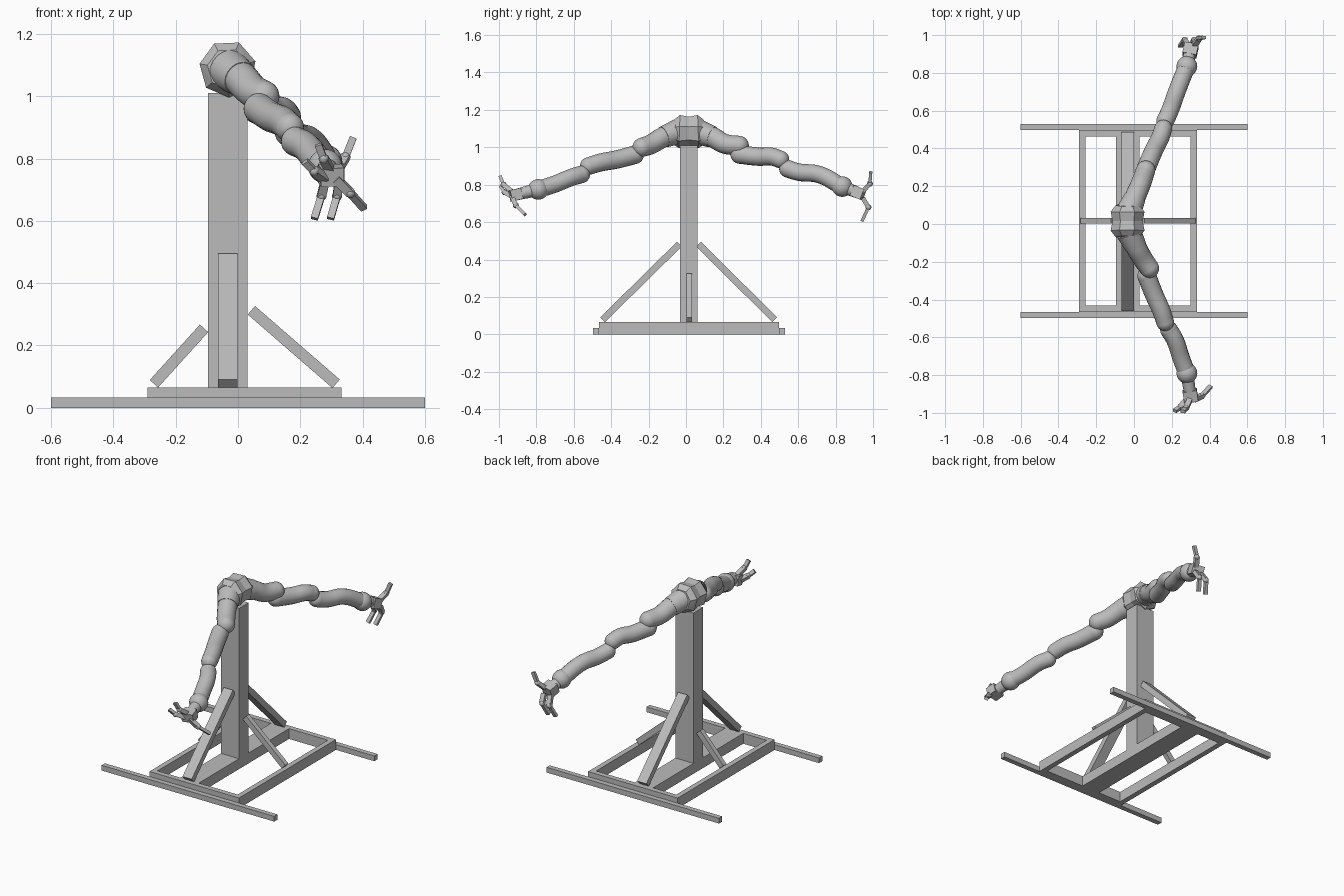
import bpy, bmesh, math
from mathutils import Vector, Matrix

cube = bpy.data.objects.get("Cube")
if cube:
    bpy.data.objects.remove(cube)

grey = bpy.data.materials.new("plain grey")
grey.use_nodes = True
grey.diffuse_color = (0.5, 0.5, 0.5, 1)
grey.node_tree.nodes["Principled BSDF"].inputs["Base Color"].default_value = (0.5, 0.5, 0.5, 1)


def add_mesh(name, bm, smooth=False):
    mesh = bpy.data.meshes.new(name)
    bmesh.ops.recalc_face_normals(bm, faces=bm.faces)
    for f in bm.faces:
        f.smooth = smooth
    bm.to_mesh(mesh)
    bm.free()
    mesh.materials.append(grey)
    obj = bpy.data.objects.new(name, mesh)
    bpy.context.collection.objects.link(obj)
    return obj


def box(name, x, y, z):
    """Axis-aligned box from three (low, high) ranges."""
    bm = bmesh.new()
    bmesh.ops.create_cube(bm, size=1)
    for v in bm.verts:
        v.co = [(r[0] + r[1]) / 2 + c * (r[1] - r[0]) for r, c in zip((x, y, z), v.co)]
    return add_mesh(name, bm)


def frame(p, q, side):
    """Matrix at the middle of p-q, with z along it and x near the side vector."""
    z = (q - p).normalized()
    y = z.cross(Vector(side)).normalized()
    m = Matrix((y.cross(z), y, z)).transposed().to_4x4()
    return Matrix.Translation((p + q) / 2) @ m


def bar(name, p, q, width, depth, side=(1, 0, 0)):
    """Square-ended bar between two points."""
    p, q = Vector(p), Vector(q)
    bm = bmesh.new()
    size = Matrix.Diagonal((width, depth, (q - p).length, 1))
    bmesh.ops.create_cube(bm, size=1, matrix=frame(p, q, side) @ size)
    return add_mesh(name, bm)


def rod(name, p, q, r1, r2, sides=20):
    p, q = Vector(p), Vector(q)
    bm = bmesh.new()
    bmesh.ops.create_cone(bm, cap_ends=True, segments=sides, radius1=r1, radius2=r2,
                          depth=(q - p).length, matrix=frame(p, q, (1, 0, 0)))
    obj = add_mesh(name, bm, True)
    obj.data.set_sharp_from_angle(angle=math.radians(40))
    return obj


def ball(name, p, r):
    bm = bmesh.new()
    bmesh.ops.create_uvsphere(bm, u_segments=24, v_segments=14, radius=r,
                              matrix=Matrix.Translation(p))
    return add_mesh(name, bm, True)


def link(name, points, r1, r2):
    """Smooth rounded tube through points, with ball ends."""
    curve = bpy.data.curves.new(name, "CURVE")
    curve.dimensions = "3D"
    curve.bevel_depth = 1
    curve.bevel_resolution = 6
    s = curve.splines.new("BEZIER")
    s.bezier_points.add(len(points) - 1)
    for i, (b, p) in enumerate(zip(s.bezier_points, points)):
        b.co = p
        b.handle_left_type = b.handle_right_type = "AUTO"
        b.radius = r1 + (r2 - r1) * i / (len(points) - 1)
    temp = bpy.data.objects.new(name + "_path", curve)
    bpy.context.collection.objects.link(temp)
    graph = bpy.context.evaluated_depsgraph_get()
    mesh = bpy.data.meshes.new_from_object(temp.evaluated_get(graph))
    bpy.data.objects.remove(temp)
    bm = bmesh.new()
    bm.from_mesh(mesh)
    bpy.data.meshes.remove(mesh)
    for p, r in ((points[0], r1), (points[-1], r2)):
        bmesh.ops.create_uvsphere(bm, u_segments=24, v_segments=14, radius=r,
                                  matrix=Matrix.Translation(p))
    for f in bm.faces:
        f.material_index = 0
    return add_mesh(name, bm, True)


# Base frame
for name, y in (("front_foot", -0.497), ("back_foot", 0.497)):
    box(name, (-0.6, 0.6), (y, y + 0.032), (0, 0.033))
for name, y in (("front_crossbar", -0.465), ("back_crossbar", 0.464)):
    box(name, (-0.29, 0.333), (y, y + 0.033), (0, 0.065))
for name, x in (("right_rail", -0.29), ("left_rail", 0.3)):
    box(name, (x, x + 0.033), (-0.432, 0.464), (0, 0.065))
box("centre_beam", (-0.096, 0.03), (-0.432, 0.464), (0, 0.065))

# Post and its four braces
box("post", (-0.096, 0.03), (-0.032, 0.062), (0.065, 1.01))
bar("front_brace", (-0.033, -0.446, 0.078), (-0.033, -0.036, 0.482), 0.064, 0.036)
bar("back_brace", (-0.033, 0.474, 0.078), (-0.033, 0.068, 0.482), 0.064, 0.036)
bar("left_brace", (0.315, 0.018, 0.077), (0.043, 0.018, 0.313), 0.03, 0.036, (0, 1, 0))
bar("right_brace", (-0.27, 0.018, 0.077), (-0.109, 0.018, 0.255), 0.03, 0.036, (0, 1, 0))

# Faceted shoulder block: one half per arm, opening outward from the middle
for name, s in (("front_shoulder", -1), ("back_shoulder", 1)):
    bm = bmesh.new()
    for r, y, low in ((0.082, 0.0, 0), (0.092, 0.05, 0.01), (0.066, 0.085, 0.025)):
        for i in range(7):
            a = math.tau * (i + 0.3) / 7
            bm.verts.new((-0.033 + r * math.cos(a), 0.015 + s * (y - 0.3 * low * math.sin(a)),
                          1.088 + r * math.sin(a)))
    bmesh.ops.convex_hull(bm, input=bm.verts)
    add_mesh(name, bm)

# Arms: shoulder collar, three offset links, wrist and palm
arms = {
    "front": (
        [(-0.03, -0.04, 1.085), (0.01, -0.12, 1.055), (0.05, -0.19, 1.015), (0.082, -0.235, 1.0)],
        [(0.068, -0.275, 0.96), (0.105, -0.37, 0.935), (0.145, -0.46, 0.918), (0.165, -0.52, 0.9)],
        [(0.185, -0.56, 0.855), (0.215, -0.61, 0.84), (0.25, -0.71, 0.8), (0.28, -0.79, 0.775)],
        (0.3, -0.915, 0.745)),
    "back": (
        [(-0.03, 0.06, 1.085), (0.005, 0.14, 1.055), (0.035, 0.21, 1.018), (0.062, 0.285, 1.01)],
        [(0.062, 0.288, 0.962), (0.105, 0.39, 0.95), (0.14, 0.46, 0.95), (0.155, 0.505, 0.935)],
        [(0.165, 0.545, 0.885), (0.19, 0.6, 0.868), (0.23, 0.71, 0.855), (0.28, 0.835, 0.79)],
        (0.3, 0.925, 0.755)),
}
for side, (upper, middle, lower, palm) in arms.items():
    rod(side + "_collar", upper[0], upper[1], 0.068, 0.058)
    link(side + "_upper_link", upper, 0.058, 0.051)
    link(side + "_middle_link", middle, 0.05, 0.047)
    link(side + "_lower_link", lower, 0.047, 0.046)
    ball(side + "_wrist_ball", lower[-1], 0.055)
    wrist, centre = Vector(lower[-1]), Vector(palm)
    rod(side + "_wrist", wrist, centre, 0.036, 0.03)
    along = (centre - wrist).normalized()
    bar(side + "_palm", centre - along * 0.035, centre + along * 0.025, 0.075, 0.06)

# Fingers: two jointed segments each, with a knuckle
fingers = {
    "front_upper_finger": [(0.295, -0.93, 0.765), (0.275, -0.975, 0.8), (0.258, -0.993, 0.845)],
    "front_lower_finger": [(0.28, -0.93, 0.735), (0.245, -0.97, 0.76), (0.215, -0.99, 0.79)],
    "front_thumb": [(0.315, -0.93, 0.735), (0.36, -0.91, 0.69), (0.405, -0.86, 0.64)],
    "back_right_finger": [(0.28, 0.945, 0.73), (0.268, 0.975, 0.68), (0.245, 0.942, 0.607)],
    "back_left_finger": [(0.325, 0.945, 0.73), (0.318, 0.975, 0.68), (0.297, 0.942, 0.607)],
    "back_thumb": [(0.32, 0.945, 0.765), (0.345, 0.983, 0.805), (0.37, 0.988, 0.868)],
}
for name, (root, knuckle, tip) in fingers.items():
    bar(name + "_base", root, knuckle, 0.028, 0.024)
    bar(name + "_tip", knuckle, tip, 0.023, 0.017)
    ball(name + "_knuckle", knuckle, 0.016)
